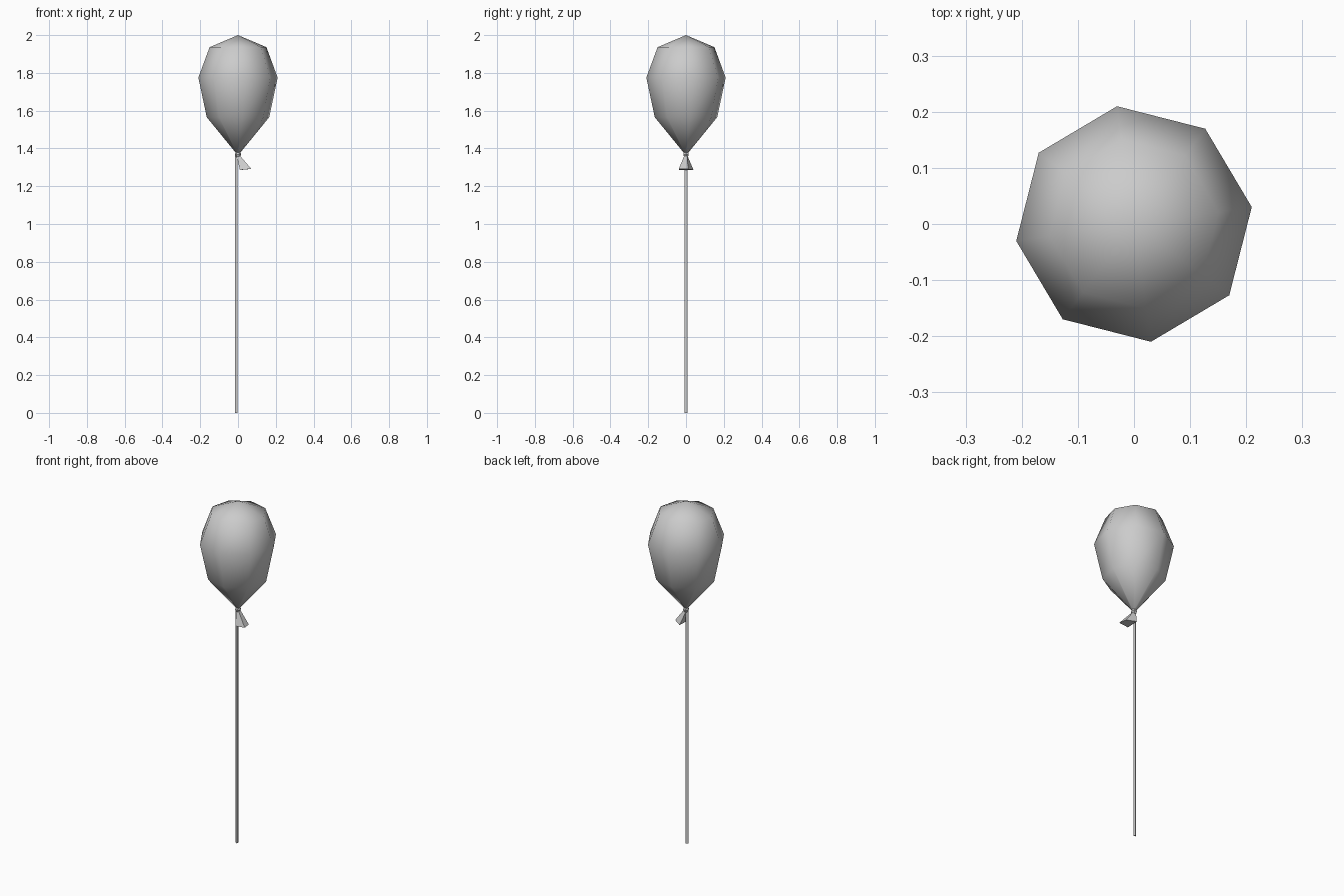
import bpy, math

if "Cube" in bpy.data.objects:
    bpy.data.objects.remove(bpy.data.objects["Cube"])

rubber = bpy.data.materials.new("plain_grey")
rubber.diffuse_color = (0.6, 0.6, 0.6, 1)
rubber.use_nodes = True
rubber.node_tree.nodes["Principled BSDF"].inputs["Base Color"].default_value = rubber.diffuse_color


def add_mesh(name, verts, faces, smooth):
    mesh = bpy.data.meshes.new(name)
    mesh.from_pydata(verts, [], faces)
    mesh.materials.append(rubber)
    for poly in mesh.polygons:
        poly.use_smooth = smooth
    obj = bpy.data.objects.new(name, mesh)
    bpy.context.collection.objects.link(obj)
    return obj


def loft(name, rings, smooth=False):
    """Skin a stack of equal rings, listed bottom to top, and close both ends."""
    n = len(rings[0])
    verts = [p for ring in rings for p in ring]
    faces = []
    for k in range(len(rings) - 1):
        for i in range(n):
            j = (i + 1) % n
            faces.append((k * n + i, k * n + j, (k + 1) * n + j, (k + 1) * n + i))
    faces.append(tuple(reversed(range(n))))
    top = (len(rings) - 1) * n
    faces.append(tuple(range(top, top + n)))
    return add_mesh(name, verts, faces, smooth)


def ring(r, z, n, turn=0.0, x=0.0):
    return [(x + r * math.cos(turn + math.tau * i / n),
             r * math.sin(turn + math.tau * i / n), z) for i in range(n)]


# Balloon body: eight sides, with a single point on top
SIDES, TURN = 8, math.radians(8.2)
profile = [(0.010, 1.375), (0.167, 1.565), (0.212, 1.775), (0.152, 1.936)]
verts = [p for r, z in profile for p in ring(r, z, SIDES, TURN)] + [(0, 0, 2.0)]
apex = len(verts) - 1
faces = [tuple(reversed(range(SIDES)))]
for k in range(len(profile)):
    for i in range(SIDES):
        a, b = k * SIDES + i, k * SIDES + (i + 1) % SIDES
        if k < len(profile) - 1:
            faces.append((a, b, b + SIDES, a + SIDES))
        else:
            faces.append((a, b, apex))
add_mesh("balloon_body", verts, faces, True)

# Knot below the body
loft("knot", [ring(r, z, 6) for r, z in
              [(0.010, 1.352), (0.017, 1.368), (0.012, 1.385)]])

# Flared tail of the knot, leaning to the right
rim = [(0.010, -0.038, 1.286), (0.070, -0.038, 1.292),
       (0.063, 0.010, 1.291), (0.014, 0.040, 1.286)]
throat = [(-0.006, -0.009, 1.358), (0.010, -0.009, 1.362),
          (0.010, 0.008, 1.362), (-0.006, 0.009, 1.358)]
loft("knot_tail", [rim, throat])

# String: thin three-sided rod
loft("string", [ring(0.008, z, 3, math.pi / 3, -0.007) for z in (0.0, 1.365)])
